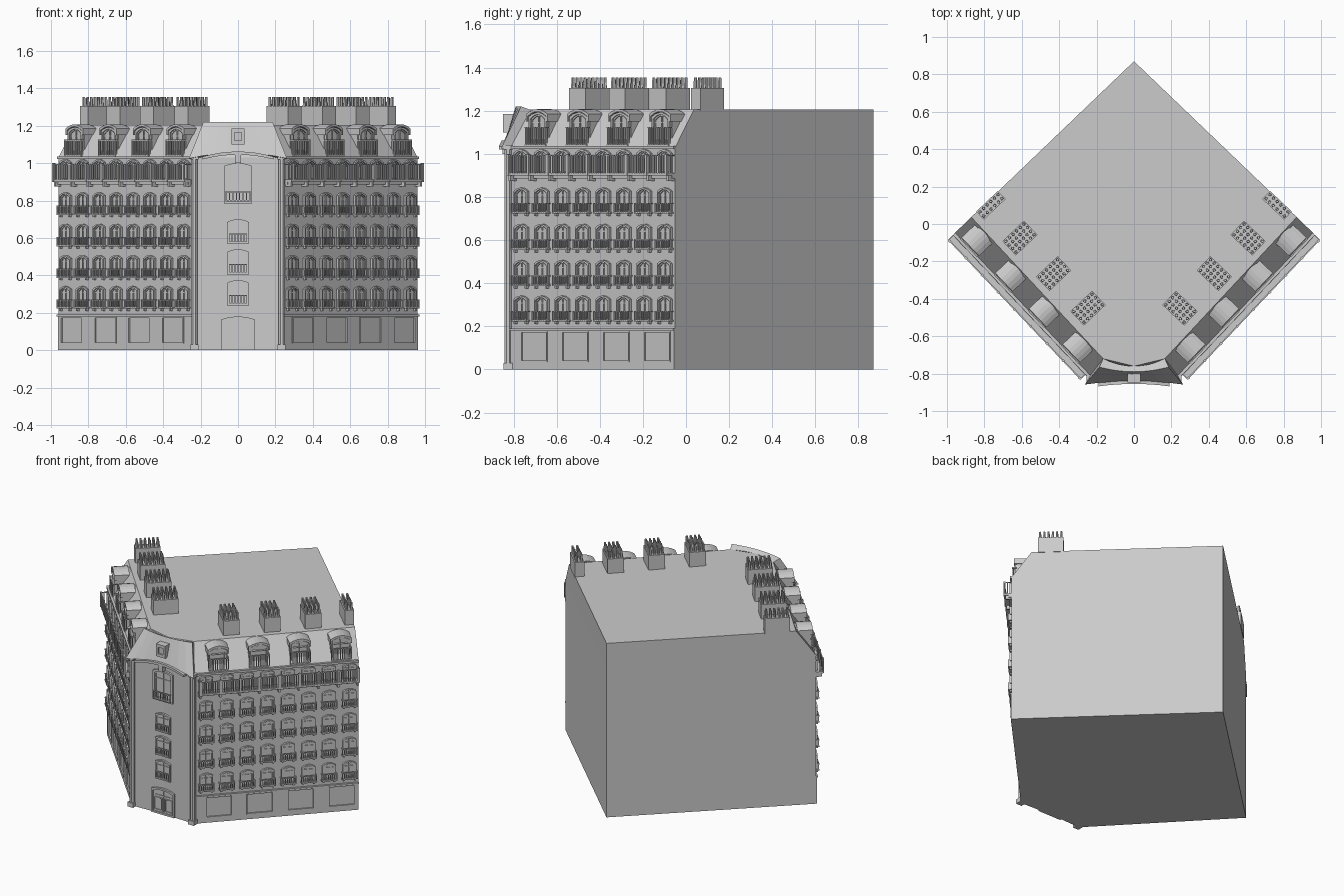
import bpy, bmesh, math
from mathutils import Vector

if "Cube" in bpy.data.objects:
    bpy.data.objects.remove(bpy.data.objects["Cube"])

stone = bpy.data.materials.new("stone_grey")
stone.diffuse_color = (0.6, 0.6, 0.6, 1)
stone.use_nodes = True
stone.node_tree.nodes["Principled BSDF"].inputs["Base Color"].default_value = stone.diffuse_color


class Part:
    """Collects geometry in a facade frame: u along wall, o outward, z up."""
    def __init__(self, name, origin=(0, 0), along=(1, 0), out=(0, -1)):
        self.name, self.bm = name, bmesh.new()
        self.a, self.d, self.n = Vector(origin), Vector(along).normalized(), Vector(out).normalized()

    def v(self, u, o, z):
        p = self.a + self.d * u + self.n * o
        return self.bm.verts.new((p.x, p.y, z))

    def loft(self, loops, cap=True, closed=False):
        rows = [[self.v(*p) for p in l] for l in loops]
        n = len(rows[0])
        pairs = list(zip(rows, rows[1:])) + ([(rows[-1], rows[0])] if closed else [])
        for r, s in pairs:
            for i in range(n):
                j = (i + 1) % n
                self.bm.faces.new((r[i], r[j], s[j], s[i]))
        if cap and not closed:
            self.bm.faces.new(rows[0])
            self.bm.faces.new(rows[-1])

    def plate(self, pts, o0, o1):
        self.loft([[(u, o, z) for u, z in pts] for o in (o0, o1)])

    def box(self, u0, u1, o0, o1, z0, z1):
        self.plate([(u0, z0), (u1, z0), (u1, z1), (u0, z1)], o0, o1)

    def ring(self, outer, inner, o0, o1):
        self.loft([[(u, o, z) for u, z in l] for l, o in
                   ((outer, o0), (outer, o1), (inner, o1), (inner, o0))], closed=True)

    def done(self):
        bmesh.ops.recalc_face_normals(self.bm, faces=self.bm.faces)
        me = bpy.data.meshes.new(self.name)
        self.bm.to_mesh(me)
        self.bm.free()
        me.materials.append(stone)
        ob = bpy.data.objects.new(self.name, me)
        bpy.context.collection.objects.link(ob)
        return ob


def arch(c, w, z0, z1, rise, n=6):
    """Segmental-arched outline centred on c with half width w."""
    pts = [(c - w, z0), (c + w, z0)]
    for i in range(n + 1):
        t = 1 - 2 * i / n
        pts.append((c + w * t, z1 - rise * t * t))
    return pts


def window(p, c, w, z0, z1, rise, o=0.0, t=0.008):
    p.ring(arch(c, w, z0, z1, rise), arch(c, w - t, z0 + t, z1 - t, rise), o - 0.004, o + 0.014)
    p.ring(arch(c, w - t, z0 + t, z1 - t, rise), arch(c, w - 1.6 * t, z0 + 1.6 * t, z1 - 1.6 * t, rise),
           o - 0.004, o + 0.006)
    p.box(c - 0.003, c + 0.003, o - 0.004, o + 0.006, z0, z1 - t)
    zt = z0 + (z1 - z0) * 0.68
    p.box(c - w + t, c + w - t, o - 0.004, o + 0.005, zt, zt + 0.005)


def balcony(p, u0, u1, o0, o1, z0, z1, n, b=0.0025, slab=0.008):
    p.box(u0, u1, o0, o1, z0, z0 + slab)
    p.box(u0, u1, o1 - 0.007, o1, z1 - 0.006, z1)
    for u in (u0, u1 - 0.005):
        p.box(u, u + 0.005, o0, o1, z1 - 0.006, z1)
        p.box(u, u + 0.005, (o0 + o1) / 2, (o0 + o1) / 2 + 0.005, z0, z1)
    for i in range(n):
        u = u0 + b + (u1 - u0 - 2 * b) * i / (n - 1)
        p.box(u - b, u + b, o1 - 0.006, o1 - 0.001, z0, z1)


# Main block: straight walls, then mansard slopes up to the flat roof
half_low = [(0.96, -0.05), (0.23, -0.82)]
half_top = [(0.87, 0.037), (0.165, -0.72)]
def outline(half, back, mid, z):
    pts = [(0, back)] + half + [(0, mid)] + [(-x, y) for x, y in reversed(half)]
    return [(x, -y, z) for x, y in pts]
body = Part("building_block")
body.loft([outline(half_low, 0.87, -0.812, 0), outline(half_low, 0.87, -0.812, 1.03),
           outline(half_top, 0.87, -0.76, 1.205)])
body.done()

L = 1.06
bays = [0.083 + 0.131 * i for i in range(8)]
wide = [0.165 + 0.262 * i for i in range(4)]

for s, side in ((1, "right"), (-1, "left")):
    frame = ((0.23 * s, -0.82), (0.73 * s, 0.77), (0.77 * s, -0.73))

    # Shop fronts on the ground floor
    p = Part(side + "_shop_fronts", *frame)
    p.box(0, L, -0.01, 0.006, 0, 0.035)
    p.box(0, L, -0.01, 0.006, 0.175, 0.18)
    p.box(0, L, -0.01, 0.014, 0.18, 0.19)
    edges = [0] + [e for c in wide for e in (c - 0.085, c + 0.085)] + [L]
    for a, b in zip(edges[::2], edges[1::2]):
        p.box(a, b, -0.01, 0.006, 0.035, 0.175)
    for c in wide:
        p.ring([(c - .085, .035), (c + .085, .035), (c + .085, .177), (c - .085, .177)],
               [(c - .079, .041), (c + .079, .041), (c + .079, .171), (c - .079, .171)], -0.005, 0.009)
    p.done()

    # Four rows of arched windows with small balconies
    p = Part(side + "_windows", *frame)
    q = Part(side + "_window_balconies", *frame)
    for z in (0.222, 0.387, 0.555, 0.723):
        for c in bays:
            window(p, c, 0.043, z + 0.005, z + 0.12, 0.016)
            balcony(q, c - 0.05, c + 0.05, 0, 0.024, z, z + 0.05, 8)
            for k in (-0.035, 0.035):
                q.box(c + k - 0.005, c + k + 0.005, 0, 0.016, z - 0.012, z)
    for c in bays:
        window(p, c, 0.043, 0.905, 1.02, 0.016)
    p.done()
    q.done()

    # Long balcony on brackets under the roof
    p = Part(side + "_long_balcony", *frame)
    balcony(p, 0.03, L, 0, 0.05, 0.9, 0.995, 72, 0.003, 0.012)
    p.box(0.03, L, 0, 0.02, 0.885, 0.9)
    for i in range(9):
        u = 0.035 + (L - 0.052) * i / 8
        p.box(u, u + 0.012, 0, 0.04, 0.875, 0.9)
        p.box(u, u + 0.012, 0.04, 0.053, 0.9, 1.0)
    p.box(0.02, L, -0.02, 0.012, 1.022, 1.036)
    p.done()

    # Dormers on the mansard slope
    p = Part(side + "_dormers", *frame)
    for c in wide:
        p.plate(arch(c, 0.062, 1.03, 1.2, 0.02), -0.125, -0.03)
        window(p, c, 0.056, 1.036, 1.192, 0.02, -0.03, 0.01)
        p.ring(arch(c, 0.068, 1.15, 1.207, 0.022), arch(c, 0.058, 1.15, 1.195, 0.02), -0.11, -0.012)
        balcony(p, c - 0.066, c + 0.066, -0.03, 0.0, 1.036, 1.125, 10, 0.003)
    p.done()

    # Chimney stacks with rows of pots
    p = Part(side + "_chimneys", (0, 0), *frame[1:])
    for x, y, w, rows in ((.765, .1, .06, 2), (.61, -.075, .105, 4), (.43, -.265, .105, 4), (.246, -.45, .105, 4)):
        c = Vector((x * s, y))
        u, o = c.dot(p.d), c.dot(p.n)
        # the two wall axes are square to each other
        p.box(u - w / 2, u + w / 2, o - 0.08, o + 0.08, 1.2, 1.305)
        for i in range(rows):
            for j in range(6):
                a = u - w / 2 + w * (i + 0.5) / rows
                b = o - 0.08 + 0.16 * (j + 0.5) / 6
                p.loft([[(a + r * math.cos(k * math.pi / 3), b + r * math.sin(k * math.pi / 3), z)
                         for k in range(6)] for z, r in ((1.3, 0.009), (1.353, 0.007))])
    p.done()

    # Corner pilaster
    p = Part(side + "_corner_pilaster", (0.233 * s, -0.825))
    p.loft([[(0.018 * math.cos(k * math.pi / 4 + .39), 0.018 * math.sin(k * math.pi / 4 + .39), z)
             for k in range(8)] for z in (0, 1.04)])
    p.box(-0.022, 0.022, -0.02, 0.022, 0, 0.03)
    p.box(-0.022, 0.022, -0.02, 0.022, 1.02, 1.04)
    p.done()

# Corner facade: door, three windows, tall top window
f = Part("corner_windows", (0, -0.812))
for z0, z1 in ((0.24, 0.375), (0.405, 0.54), (0.57, 0.7)):
    window(f, 0, 0.058, z0, z1, 0.015, 0, 0.01)
    balcony(f, -0.05, 0.05, 0, 0.02, z0 + 0.004, z0 + 0.055, 7)
window(f, 0, 0.075, 0.785, 1.0, 0.015, 0, 0.012)
balcony(f, -0.066, 0.066, 0, 0.026, 0.795, 0.85, 8)
f.done()
f = Part("corner_door", (0, -0.812))
window(f, 0, 0.088, 0.0, 0.18, 0.015, 0, 0.012)
for k in (-0.04, 0.04):
    f.ring([(k - .03, .02), (k + .03, .02), (k + .03, .11), (k - .03, .11)],
           [(k - .024, .026), (k + .024, .026), (k + .024, .104), (k - .024, .104)], -0.004, 0.008)
f.done()

# Corner roof: steep front, ridge, and short fall back to the flat roof
def corner(w, y_end, y_mid, z_end, z_mid, n=8):
    ts = [-1 + 2 * i / n for i in range(n + 1)]
    return [(w * t, -(y_mid + (y_end - y_mid) * t * t), z_mid + (z_end - z_mid) * t * t) for t in ts]
r = Part("corner_roof")
r.loft([list(l) for l in zip(corner(0.262, -0.858, -0.84, 1.025, 1.055), corner(0.185, -0.765, -0.79, 1.22, 1.22),
        corner(0.165, -0.72, -0.76, 1.203, 1.203), corner(0.23, -0.8, -0.8, 1.02, 1.05))])
r.done()

# Arched cornice below the corner roof
c = Part("arched_cornice")
c.loft([list(l) for l in zip(corner(0.19, -0.868, -0.855, 1.02, 1.045), corner(0.19, -0.868, -0.855, 1.035, 1.062),
        corner(0.19, -0.8, -0.8, 1.035, 1.062), corner(0.19, -0.8, -0.8, 1.02, 1.045))])
c.box(-0.015, 0.015, 0.81, 0.85, 1.0, 1.05)
c.done()

# Small roof window on the corner roof
w = Part("roof_window", (0, 0))
w.box(-0.035, 0.035, 0.77, 0.838, 1.1, 1.185)
w.ring([(-.035, 1.1), (.035, 1.1), (.035, 1.185), (-.035, 1.185)],
       [(-.018, 1.12), (.018, 1.12), (.018, 1.165), (-.018, 1.165)], 0.836, 0.848)
w.done()
